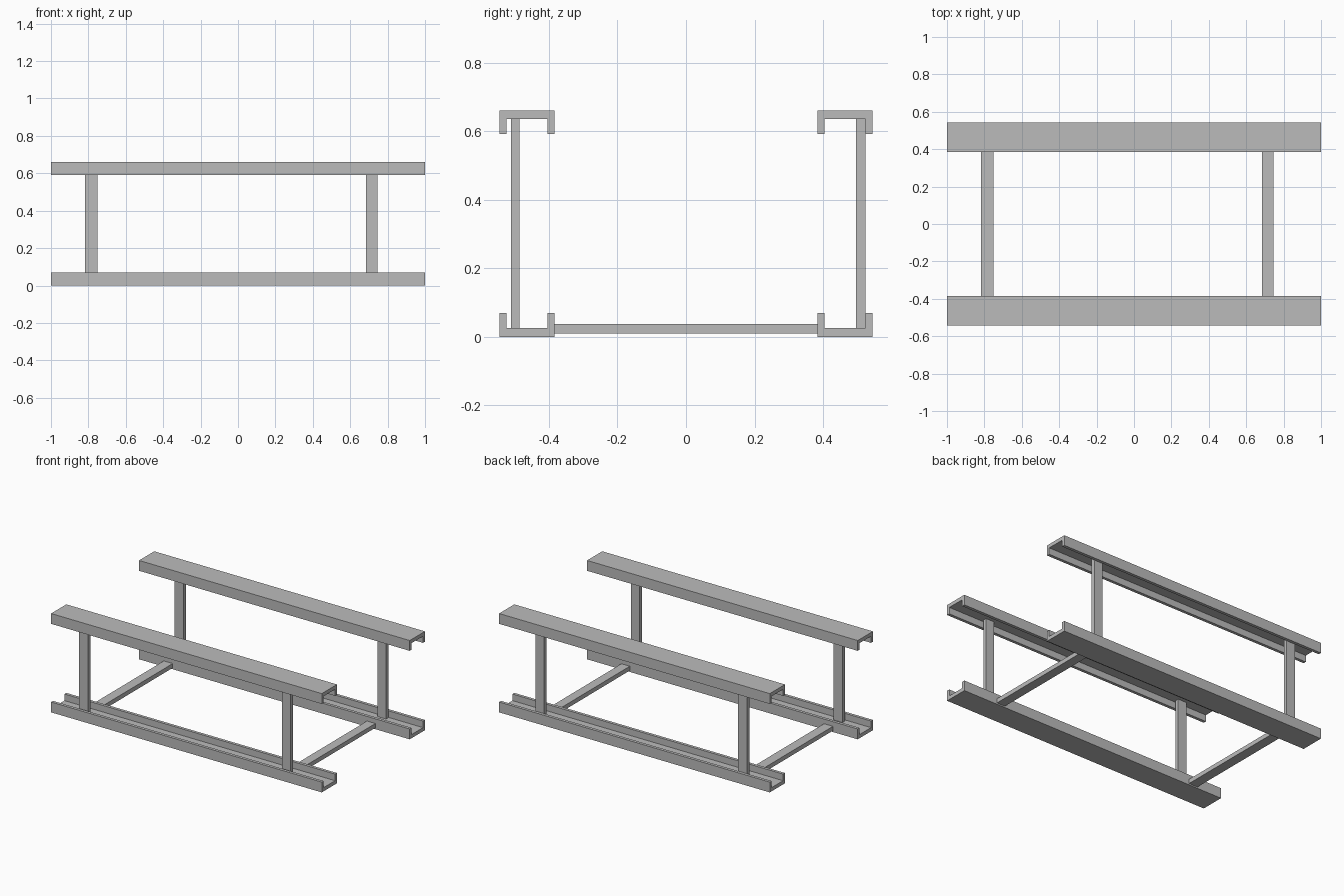
import bpy
import bmesh

cube = bpy.data.objects.get("Cube")
if cube:
    bpy.data.objects.remove(cube, do_unlink=True)

steel = bpy.data.materials.new("grey steel")
steel.use_nodes = True
grey = (0.5, 0.5, 0.5, 1)
steel.diffuse_color = grey
steel.node_tree.nodes["Principled BSDF"].inputs["Base Color"].default_value = grey


def extrude_x(name, profile, x0, x1):
    """Sweep a closed (y, z) profile along x."""
    bm = bmesh.new()
    face = bm.faces.new([bm.verts.new((x0, y, z)) for y, z in profile])
    swept = bmesh.ops.extrude_face_region(bm, geom=[face], use_keep_orig=True)
    verts = [v for v in swept["geom"] if isinstance(v, bmesh.types.BMVert)]
    bmesh.ops.translate(bm, verts=verts, vec=(x1 - x0, 0, 0))
    bmesh.ops.recalc_face_normals(bm, faces=bm.faces)
    mesh = bpy.data.meshes.new(name)
    bm.to_mesh(mesh)
    bm.free()
    mesh.materials.append(steel)
    obj = bpy.data.objects.new(name, mesh)
    bpy.context.collection.objects.link(obj)


def box(name, x, y, z):
    extrude_x(name, [(y[0], z[0]), (y[1], z[0]), (y[1], z[1]), (y[0], z[1])], *x)


HEIGHT = 0.66
INNER, OUTER = 0.384, 0.544   # channel edges in y
LIP, WEB, DEPTH = 0.02, 0.025, 0.069
channel = [(INNER, 0), (OUTER, 0), (OUTER, DEPTH), (OUTER - LIP, DEPTH),
           (OUTER - LIP, WEB), (INNER + LIP, WEB), (INNER + LIP, DEPTH), (INNER, DEPTH)]

# Four C-channel rails: lower ones open upward, upper ones open downward
for side, s in (("front", -1), ("back", 1)):
    extrude_x(f"{side}_lower_rail", [(s * y, z) for y, z in channel], -1, 1)
    extrude_x(f"{side}_upper_rail", [(s * y, HEIGHT - z) for y, z in channel], -1, 1)

# Flat upright posts and the cross bars between the lower rails
for end, x in (("right", (-0.817, -0.751)), ("left", (0.684, 0.746))):
    box(f"front_{end}_post", x, (-0.511, -0.485), (WEB, HEIGHT - WEB))
    box(f"back_{end}_post", x, (0.496, 0.523), (WEB, HEIGHT - WEB))
    box(f"{end}_cross_bar", x, (-INNER, INNER), (0.009, 0.038))
